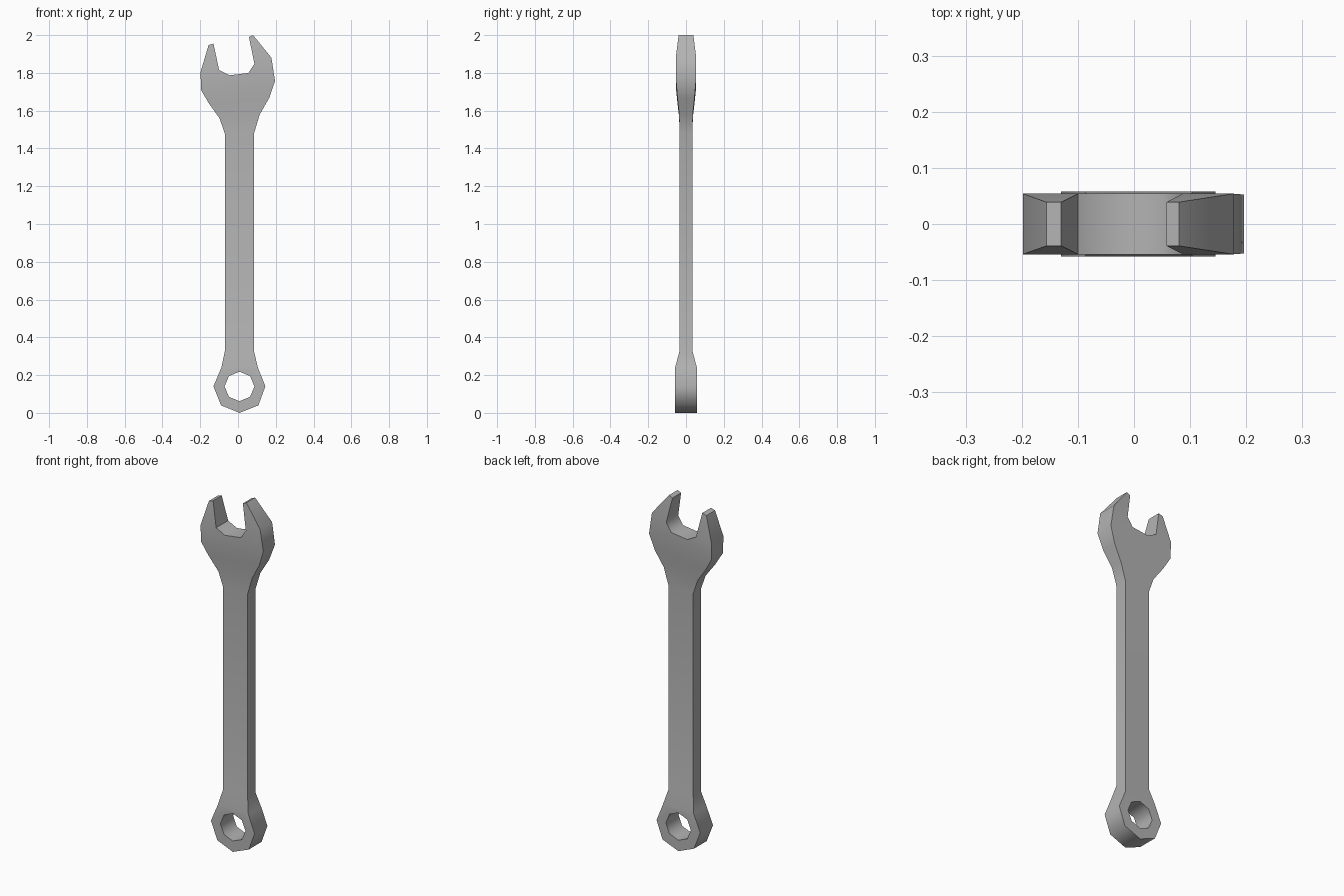
import bpy, bmesh, math

cube = bpy.data.objects.get("Cube")
if cube:
    bpy.data.objects.remove(cube, do_unlink=True)

# Brushed steel
steel = bpy.data.materials.new("steel_grey")
steel.use_nodes = True
color = (0.45, 0.45, 0.45, 1)
steel.diffuse_color = color
steel.node_tree.nodes["Principled BSDF"].inputs["Base Color"].default_value = color

RING, SHANK, HEAD, TIP = 0.0575, 0.035, 0.054, 0.039   # half thicknesses
bm = bmesh.new()
pairs = []          # (front vertex, back vertex) for every profile point


def point(x, z, t):
    pairs.append((bm.verts.new((x, -t, z)), bm.verts.new((x, t, z))))
    return len(pairs) - 1


def plate(*ids):
    """Matching front and back faces."""
    bm.faces.new([pairs[i][0] for i in ids])
    bm.faces.new([pairs[i][1] for i in reversed(ids)])


# Ring end: octagonal hole inside an outer rim that opens into the shank
cx, cz = 0.008, 0.14
hole = [point(cx + 0.079 * math.sin(i * math.pi / 4),
              cz + 0.078 * math.cos(i * math.pi / 4), RING) for i in range(8)]
rim = [point(x, z, RING) for x, z in (
    (0.105, 0.24), (0.145, 0.141), (0.108, 0.04), (0.008, 0),
    (-0.09, 0.04), (-0.13, 0.141), (-0.088, 0.24))]
for i in range(6):
    plate(rim[i], hole[i + 1], hole[i + 2 if i < 6 else 0], rim[i + 1])
plate(rim[0], rim[6], hole[7], hole[0], hole[1])

# Shank and flare up to the head: left and right point of each row
left, right = rim[6], rim[0]
for lx, lz, rx, rz, t in (
        (-0.07, 0.325, 0.085, 0.325, SHANK), (-0.07, 1.48, 0.085, 1.48, SHANK),
        (-0.098, 1.56, 0.115, 1.58, 0.036), (-0.155, 1.64, 0.165, 1.667, 0.045),
        (-0.196, 1.71, 0.196, 1.757, 0.0525)):
    a, b = point(lx, lz, t), point(rx, rz, t)
    plate(left, right, b, a)
    left, right = a, b

# Open jaw: throat and two tapering prongs
l_out, r_out = point(-0.198, 1.805, HEAD), point(0.177, 1.88, HEAD)
throat = [point(x, z, HEAD) for x, z in (
    (0.087, 1.848), (0.055, 1.80), (-0.045, 1.787), (-0.10, 1.815))]
plate(left, right, r_out, *throat, l_out)
plate(r_out, point(0.08, 2, TIP), point(0.058, 1.99, TIP), throat[0])
plate(l_out, throat[3], point(-0.13, 1.955, TIP), point(-0.156, 1.947, TIP))

# Side walls along every open edge of the front
back_of = dict(pairs)
for e in [e for e in bm.edges if e.is_boundary and e.verts[0] in back_of]:
    a, b = e.verts
    bm.faces.new((a, b, back_of[b], back_of[a]))
bmesh.ops.recalc_face_normals(bm, faces=bm.faces[:])

mesh = bpy.data.meshes.new("wrench")
bm.to_mesh(mesh)
bm.free()
mesh.materials.append(steel)
wrench = bpy.data.objects.new("wrench", mesh)
bpy.context.collection.objects.link(wrench)
bpy.context.view_layer.objects.active = wrench
wrench.select_set(True)
bpy.ops.object.shade_smooth_by_angle(angle=math.radians(50))
